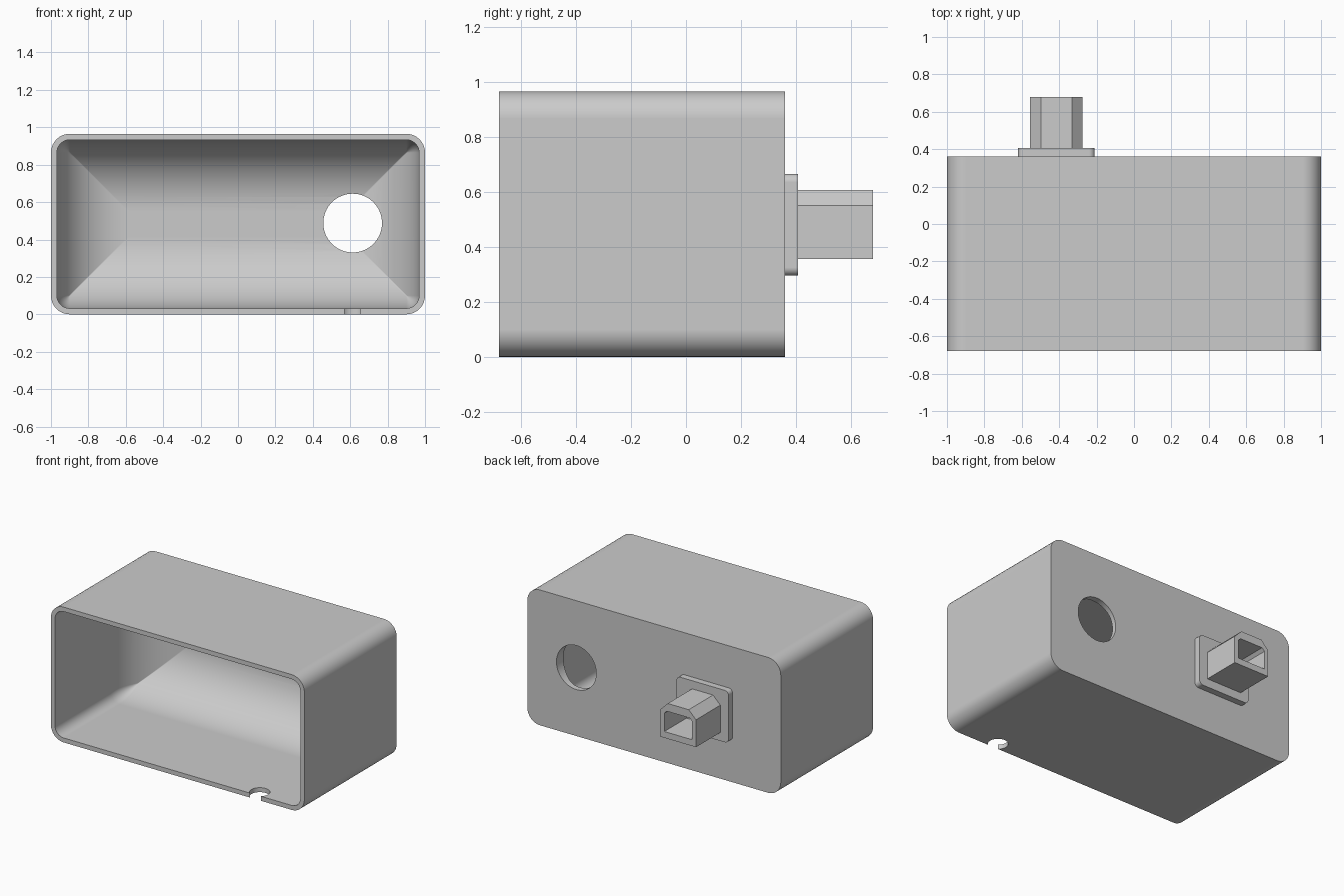
import bpy, bmesh, math
from mathutils import Vector, Matrix

if "Cube" in bpy.data.objects:
    bpy.data.objects.remove(bpy.data.objects["Cube"])

grey = bpy.data.materials.new("plain grey")
grey.use_nodes = True
colour = (0.6, 0.6, 0.6, 1)
grey.diffuse_color = colour
grey.node_tree.nodes["Principled BSDF"].inputs["Base Color"].default_value = colour


def rounded_rect(x0, x1, z0, z1, r, steps=8):
    """Outline in the x-z plane with round corners."""
    points = []
    corners = [(x1 - r, z1 - r), (x0 + r, z1 - r), (x0 + r, z0 + r), (x1 - r, z0 + r)]
    for i, (cx, cz) in enumerate(corners):
        for k in range(steps + 1):
            a = math.radians(90) * (i + k / steps)
            points.append((cx + r * math.cos(a), cz + r * math.sin(a)))
    return points


def loft(name, sections):
    """Solid through (y, outline) sections, capped at both ends."""
    bm = bmesh.new()
    rings = [[bm.verts.new((x, y, z)) for x, z in pts] for y, pts in sections]
    for a, b in zip(rings, rings[1:]):
        for i in range(len(a)):
            j = (i + 1) % len(a)
            bm.faces.new((a[i], a[j], b[j], b[i]))
    bm.faces.new(rings[0])
    bm.faces.new(rings[-1])
    bmesh.ops.recalc_face_normals(bm, faces=bm.faces)
    return to_object(name, bm)


def cylinder(name, centre, radius, depth, matrix=Matrix()):
    bm = bmesh.new()
    bmesh.ops.create_cone(bm, cap_ends=True, segments=64, radius1=radius, radius2=radius,
                          depth=depth, matrix=Matrix.Translation(centre) @ matrix)
    return to_object(name, bm)


def to_object(name, bm):
    mesh = bpy.data.meshes.new(name)
    bm.to_mesh(mesh)
    bm.free()
    mesh.materials.append(grey)
    obj = bpy.data.objects.new(name, mesh)
    bpy.context.collection.objects.link(obj)
    return obj


def cut(obj, cutter):
    bpy.context.view_layer.objects.active = obj
    mod = obj.modifiers.new("cut", 'BOOLEAN')
    mod.operation, mod.solver, mod.object = 'DIFFERENCE', 'EXACT', cutter
    bpy.ops.object.modifier_apply(modifier=mod.name)
    bpy.data.objects.remove(cutter)


def smooth(obj):
    bpy.ops.object.select_all(action='DESELECT')
    obj.select_set(True)
    bpy.context.view_layer.objects.active = obj
    bpy.ops.object.shade_smooth_by_angle(angle=math.radians(25))
    mod = obj.modifiers.new("even shading", 'WEIGHTED_NORMAL')
    mod.keep_sharp = True


FRONT, BACK, TOP = -0.68, 0.36, 0.965
WALL, FILLET = 0.032, 0.38

# Box body
outline = rounded_rect(-1, 1, 0, TOP, 0.1)
box = loft("box_shell", [(FRONT, outline), (BACK, outline)])

# Cavity with a large fillet where the walls meet the back
def cavity_outline(d):
    e = WALL + d
    return rounded_rect(-1 + e, 1 - e, e, TOP - e, max(0.1 - e, 0.004))

floor_y = BACK - WALL
sections = [(FRONT - 0.1, cavity_outline(0))]
for k in range(17):
    a = math.radians(90) * k / 16
    sections.append((floor_y - FILLET * (1 - math.sin(a)), cavity_outline(FILLET * (1 - math.cos(a)))))
cut(box, loft("cavity_cutter", sections))

# Round hole in the back and cable notch in the floor
cut(box, cylinder("hole_cutter", (0.613, BACK, 0.488), 0.157, 0.5, Matrix.Rotation(math.pi / 2, 4, 'X')))
cut(box, cylinder("notch_cutter", (0.613, FRONT + 0.05, 0), 0.066, 0.15))
smooth(box)

# Plug flange
pts = rounded_rect(-0.62, -0.21, 0.295, 0.665, 0.03)
flange = loft("plug_flange", [(BACK, pts), (BACK + 0.046, pts)])
smooth(flange)


# Plug with chamfered upper corners and a socket of the same form
def plug_outline(x0, x1, z0, z1, c):
    return [(x0, z0), (x1, z0), (x1, z1 - c), (x1 - c, z1), (x0 + c, z1), (x0, z1 - c)]

pts = plug_outline(-0.555, -0.275, 0.355, 0.607, 0.057)
plug = loft("plug", [(BACK + 0.046, pts), (0.68, pts)])
pts = plug_outline(-0.525, -0.305, 0.4, 0.55, 0.02)
cut(plug, loft("socket_cutter", [(BACK + 0.07, pts), (0.75, pts)]))
